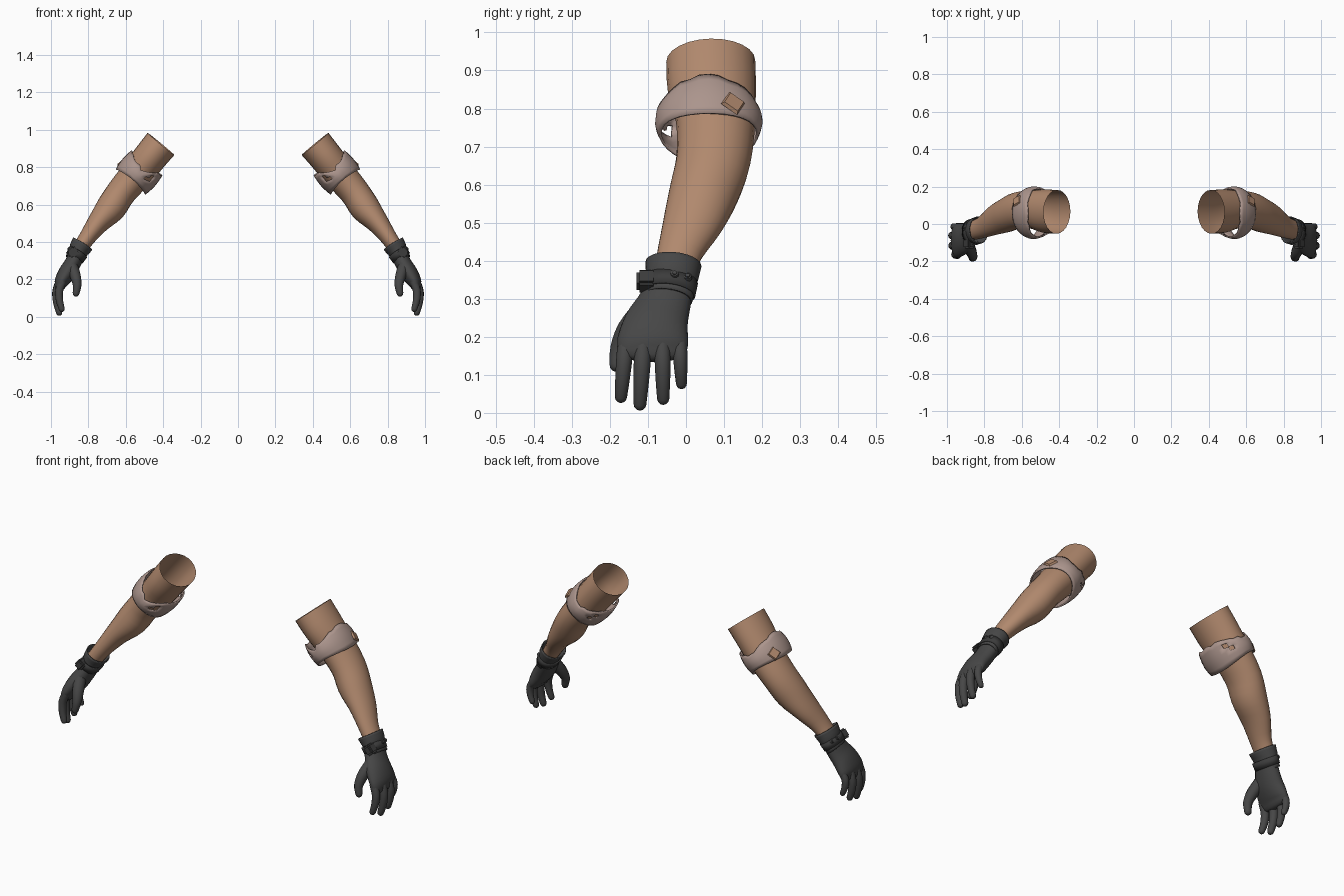
import bpy, bmesh, math, random
from mathutils import Vector, Matrix

random.seed(4)
if "Cube" in bpy.data.objects:
    bpy.data.objects.remove(bpy.data.objects["Cube"])


def material(name, rgb):
    m = bpy.data.materials.new(name)
    m.use_nodes = True
    m.diffuse_color = (*rgb, 1)
    m.node_tree.nodes["Principled BSDF"].inputs["Base Color"].default_value = (*rgb, 1)
    return m


skin = material("tan skin", (0.44, 0.25, 0.155))
cloth = material("dusty pink cloth", (0.41, 0.30, 0.265))
leather = material("dark grey leather", (0.062, 0.062, 0.062))
strap_mat = material("black strap", (0.045, 0.045, 0.045))

# Arm frame: a runs down the arm, p points outwards across it
DOWN, OUT, BACK = Vector((0.65, 0, -0.76)), Vector((0.76, 0, 0.65)), Vector((0, 1, 0))


def at(a, p, y):
    return DOWN * a + OUT * p + BACK * y


def along(a, p, y, rp, ry):
    return (*at(a, p, y), rp, ry)


def finish(bm, name, mat, thickness=0, angle=50):
    """Turn a bmesh into an object mirrored to both sides."""
    bmesh.ops.recalc_face_normals(bm, faces=bm.faces)
    mesh = bpy.data.meshes.new(name)
    bm.to_mesh(mesh)
    bm.free()
    mesh.materials.append(mat)
    ob = bpy.data.objects.new(name, mesh)
    bpy.context.collection.objects.link(ob)
    bpy.ops.object.select_all(action="DESELECT")
    ob.select_set(True)
    bpy.context.view_layer.objects.active = ob
    bpy.ops.object.shade_smooth_by_angle(angle=math.radians(angle))
    if thickness:
        solid = ob.modifiers.new("thickness", "SOLIDIFY")
        solid.thickness = thickness
        solid.offset = -1
    ob.modifiers.new("both sides", "MIRROR").use_mirror_merge = False
    return ob


def refine(sections, steps):
    """Smooth interpolation between the given sections."""
    s = [Vector(v) for v in sections]
    s = [s[0] * 2 - s[1]] + s + [s[-1] * 2 - s[-2]]
    out = []
    for b, c, d, e in zip(s, s[1:], s[2:], s[3:]):
        for k in range(steps):
            t = k / steps
            out.append(0.5 * (2 * c + (d - b) * t + (2 * b - 5 * c + 4 * d - e) * t * t
                              + (3 * c - b - 3 * d + e) * t ** 3))
    return out + [s[-2]]


def skin_rings(bm, rings):
    rows = [[bm.verts.new(co) for co in ring] for ring in rings]
    n = len(rows[0])
    for low, high in zip(rows, rows[1:]):
        for i in range(n):
            j = (i + 1) % n
            bm.faces.new((low[i], low[j], high[j], high[i]))
    return rows


def loft(name, sections, mat, sides=20, steps=3, tip=False, thickness=0):
    """Elliptical tube through sections of (x, y, z, radius across, radius in depth)."""
    secs = refine(sections, steps)
    pts = [Vector(s[:3]) for s in secs]
    if tip:
        r = secs[-1][3]
        d = (pts[-1] - pts[-2]).normalized()
        end, rad = pts[-1].copy(), Vector(secs[-1][3:])
        for deg in (30, 55, 78):
            t = math.radians(deg)
            pts.append(end + d * r * math.sin(t))
            secs.append(Vector((*pts[-1], *(rad * math.cos(t)))))
    rings = []
    for i, s in enumerate(secs):
        tan = pts[min(i + 1, len(pts) - 1)] - pts[max(i - 1, 0)]
        across = BACK.cross(-tan).normalized()
        depth = tan.cross(across).normalized()
        rings.append([pts[i] + across * s[3] * math.cos(u) + depth * s[4] * math.sin(u)
                      for u in (math.tau * k / sides for k in range(sides))])
    bm = bmesh.new()
    rows = skin_rings(bm, rings)
    if tip:
        bm.faces.new(rows[-1])
    return finish(bm, name, mat, thickness)


# Bare arm, open at both ends
loft("arm", [
    along(-0.435, 0.914, 0.065, 0.093, 0.117),
    along(-0.34, 0.912, 0.068, 0.090, 0.116),
    along(-0.23, 0.908, 0.078, 0.087, 0.104),
    along(-0.10, 0.907, 0.072, 0.080, 0.098),
    along(0.00, 0.895, 0.048, 0.080, 0.092),
    along(0.10, 0.895, 0.020, 0.060, 0.080),
    along(0.20, 0.888, -0.015, 0.045, 0.060),
    along(0.28, 0.880, -0.032, 0.040, 0.052)], skin, sides=24)

# Torn cloth band around the elbow
SIDES, ROWS = 32, 6
upper_edge = [-0.058, -0.035, -0.03, -0.05, -0.075, -0.055, -0.02, -0.042]
rings = [[] for _ in range(ROWS + 1)]
for k in range(SIDES):
    u = math.tau * k / SIDES
    f = k * len(upper_edge) / SIDES
    i = int(f)
    top = upper_edge[i] + (upper_edge[(i + 1) % len(upper_edge)] - upper_edge[i]) * (f - i)
    top += random.uniform(-0.009, 0.009)
    bottom = 0.062 + 0.008 * math.cos(2 * u)
    for r in range(ROWS + 1):
        t = r / ROWS
        bulge = 0.92 + 0.09 * math.sin(math.pi * min(1, t * 0.85 + 0.1))
        rings[r].append(at(-0.245 + top + (bottom - top) * t,
                           0.905 + 0.112 * bulge * math.cos(u),
                           0.06 + 0.14 * bulge * math.sin(u)))
bm = bmesh.new()
skin_rings(bm, rings)
bm.faces.ensure_lookup_table()
torn = [bm.faces[r * SIDES + c] for r, c in ((1, 20), (2, 20), (2, 21), (1, 12), (2, 11))]
bmesh.ops.delete(bm, geom=torn, context="FACES")
finish(bm, "elbow_band", cloth, thickness=0.007)

# Skin showing through a tear in the band
bm = bmesh.new()
normal = (OUT * 0.9 + BACK * 0.42).normalized()
turn = normal.to_track_quat("Z", "Y").to_matrix().to_4x4()
bmesh.ops.create_cone(bm, cap_ends=True, segments=4, radius1=0.036, radius2=0.03, depth=0.009,
                      matrix=Matrix.Translation(at(-0.212, 1.006, 0.125)) @ turn)
finish(bm, "elbow_tear", skin, angle=20)

# Glove cuff and wrist strap
loft("glove_cuff", [
    along(0.243, 0.885, -0.033, 0.061, 0.074),
    along(0.275, 0.880, -0.036, 0.056, 0.070),
    along(0.305, 0.872, -0.041, 0.047, 0.066),
    along(0.345, 0.868, -0.047, 0.045, 0.065)], leather, sides=24, thickness=0.006)
loft("wrist_strap", [
    along(0.290, 0.874, -0.041, 0.055, 0.073),
    along(0.330, 0.869, -0.046, 0.052, 0.071)], strap_mat, sides=24, steps=1, thickness=0.008)

# Strap buttons and buckle
out_turn = OUT.to_track_quat("Z", "Y").to_matrix().to_4x4()
for i, (p, y) in enumerate(((0.923, -0.030), (0.912, 0.004))):
    bm = bmesh.new()
    for rad, h in ((0.012, 0.010), (0.007, 0.016)):
        bmesh.ops.create_cone(bm, cap_ends=True, segments=12, radius1=rad, radius2=rad * 0.85,
                              depth=h, matrix=Matrix.Translation(at(0.31, p, y)) @ out_turn)
    finish(bm, "strap_button_%d" % (i + 1), leather, angle=30)
bm = bmesh.new()
bmesh.ops.create_cube(bm, size=1, matrix=Matrix.Translation(at(0.31, 0.895, -0.104))
                      @ out_turn @ Matrix.Diagonal((0.052, 0.052, 0.045, 1)))
bmesh.ops.bevel(bm, geom=bm.edges[:], offset=0.008, segments=2, affect="EDGES")
finish(bm, "strap_buckle", strap_mat, angle=30)

# Gloved palm
loft("glove_palm", [
    (0.860, -0.040, 0.335, 0.042, 0.062),
    (0.887, -0.060, 0.280, 0.044, 0.072),
    (0.915, -0.078, 0.235, 0.046, 0.085),
    (0.942, -0.087, 0.190, 0.039, 0.093),
    (0.953, -0.088, 0.160, 0.027, 0.090)], leather, sides=24, tip=True)

# Fingers: base depth, tip depth, tip height, sideways shift, radius
fingers = {
    "index_finger": (-0.158, -0.171, 0.042, -0.012, 0.0195),
    "middle_finger": (-0.112, -0.121, 0.023, 0.002, 0.0205),
    "ring_finger": (-0.062, -0.060, 0.037, 0.004, 0.0195),
    "little_finger": (-0.017, -0.012, 0.077, -0.006, 0.0175)}
for name, (y0, y1, z1, dx, r) in fingers.items():
    path = []
    for t, x, grow in ((0, 0.950, 1.1), (0.35, 0.968, 1.08), (0.7, 0.966, 0.97), (1, 0.954, 0.82)):
        path.append((x + dx, y0 + (y1 - y0) * t, 0.19 + (z1 - 0.19) * t, r * grow, r * grow))
    loft(name, path, leather, sides=12, tip=True)

# Thumb
loft("thumb", [
    (0.890, -0.105, 0.275, 0.032, 0.034),
    (0.870, -0.150, 0.220, 0.029, 0.031),
    (0.860, -0.176, 0.170, 0.023, 0.023),
    (0.866, -0.183, 0.126, 0.018, 0.018)], leather, sides=12, tip=True)
